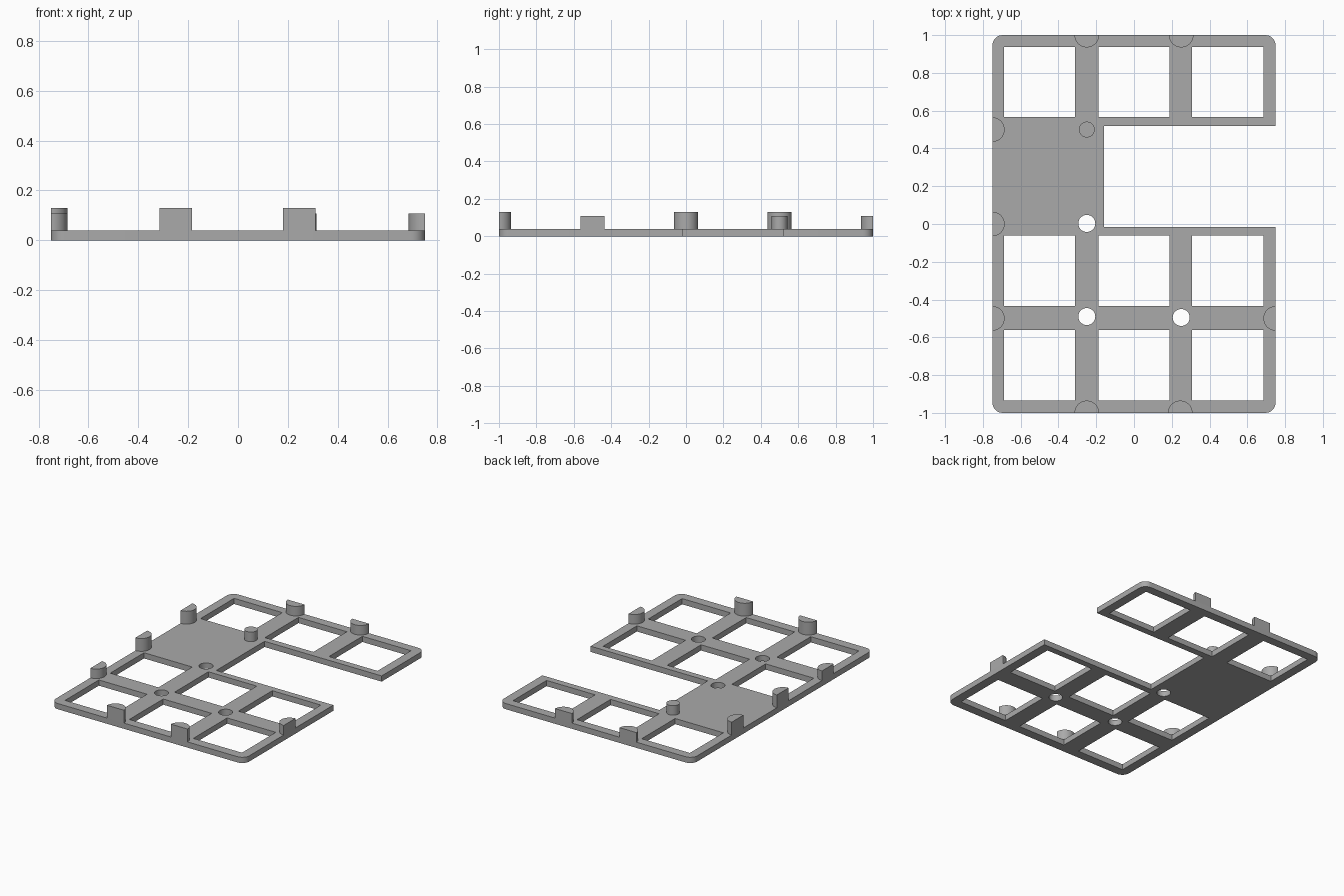
import bpy
import bmesh
from math import pi, cos, sin

cube = bpy.data.objects.get("Cube")
if cube:
    bpy.data.objects.remove(cube, do_unlink=True)

W, D, T = 0.75, 1.0, 0.04      # half width, half depth, plate thickness
CORNER, HOLE_R, PIN_R, POST_R = 0.055, 0.045, 0.042, 0.065

grey = bpy.data.materials.new("plain grey")
grey.use_nodes = True
colour = (0.4, 0.4, 0.4, 1)
grey.diffuse_color = colour
grey.node_tree.nodes["Principled BSDF"].inputs["Base Color"].default_value = colour


def arc(x, y, r, start, sweep, steps):
    """Points along an arc, both ends included."""
    return [(x + r * cos(start + sweep * i / steps),
             y + r * sin(start + sweep * i / steps)) for i in range(steps + 1)]


def rect(x0, x1, y0, y1):
    return [(x0, y0), (x1, y0), (x1, y1), (x0, y1)]


def extrude_loops(name, loops, z0, z1):
    """Fill the first loop, leave the others open, and extrude upward."""
    bm = bmesh.new()
    for loop in loops:
        vs = [bm.verts.new((x, y, z0)) for x, y in loop]
        for a, b in zip(vs, vs[1:] + vs[:1]):
            bm.edges.new((a, b))
    bmesh.ops.triangle_fill(bm, use_beauty=True, edges=bm.edges[:], normal=(0, 0, 1))
    ext = bmesh.ops.extrude_face_region(bm, geom=bm.faces[:], use_keep_orig=True)
    top = [v for v in ext["geom"] if isinstance(v, bmesh.types.BMVert)]
    bmesh.ops.translate(bm, verts=top, vec=(0, 0, z1 - z0))
    bmesh.ops.recalc_face_normals(bm, faces=bm.faces[:])
    bmesh.ops.dissolve_limit(bm, angle_limit=0.01, verts=bm.verts[:], edges=bm.edges[:])
    mesh = bpy.data.meshes.new(name)
    bm.to_mesh(mesh)
    bm.free()
    mesh.materials.append(grey)
    obj = bpy.data.objects.new(name, mesh)
    bpy.context.collection.objects.link(obj)
    bpy.ops.object.select_all(action="DESELECT")
    obj.select_set(True)
    bpy.context.view_layer.objects.active = obj
    bpy.ops.object.shade_smooth_by_angle(angle=pi / 6)
    return obj


# Plate outline: rounded outer corners and a square notch on the left side
cx, cy = W - CORNER, D - CORNER
outline = (arc(-cx, -cy, CORNER, pi, pi / 2, 8)
           + arc(cx, -cy, CORNER, -pi / 2, pi / 2, 8)
           + [(W, -0.015), (-0.158, -0.015), (-0.158, 0.52), (W, 0.52)]
           + arc(cx, cy, CORNER, 0, pi / 2, 8)
           + arc(-cx, cy, CORNER, pi / 2, pi / 2, 8))

# Window grid and round through holes
columns = [(-0.687, -0.313), (-0.188, 0.188), (0.308, 0.685)]
rows = [(-0.935, -0.56), (-0.435, -0.06), (0.567, 0.938)]
windows = [rect(*c, *r) for c in columns for r in rows]
holes = [arc(x, y, HOLE_R, 0, 2 * pi, 32)[:-1]
         for x, y in [(-0.25, 0.003), (-0.25, -0.49), (0.25, -0.495)]]
extrude_loops("tray_plate", [outline] + windows + holes, 0, T)

# Half-round posts along the rim: name, position, start angle, top height
posts = [("front_post_right", -0.25, -D, 0, 0.13),
         ("front_post_left", 0.245, -D, 0, 0.13),
         ("back_post_right", -0.25, D, pi, 0.107),
         ("back_post_left", 0.25, D, pi, 0.107),
         ("right_post_front", -W, -0.5, -pi / 2, 0.107),
         ("right_post_middle", -W, 0, -pi / 2, 0.13),
         ("right_post_back", -W, 0.5, -pi / 2, 0.13),
         ("left_post_front", W, -0.5, pi / 2, 0.107)]
for name, x, y, start, top in posts:
    extrude_loops(name, [arc(x, y, POST_R, start, pi, 20)], T, top)

# Locating pin
extrude_loops("locating_pin", [arc(-0.25, 0.5, PIN_R, 0, 2 * pi, 32)[:-1]], T, 0.107)
